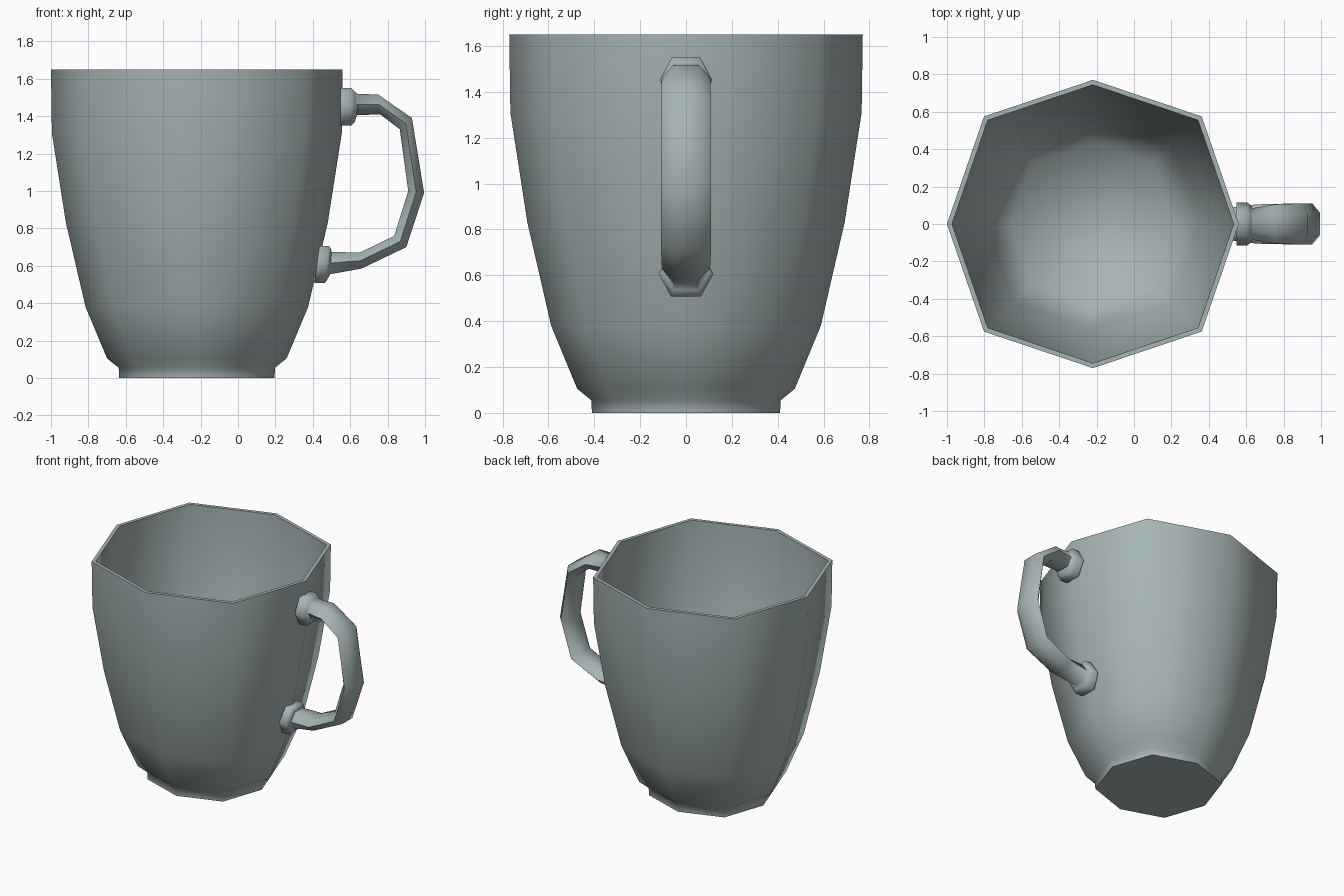
import bpy
import math

cube = bpy.data.objects.get("Cube")
if cube:
    bpy.data.objects.remove(cube, do_unlink=True)

# One glaze colour for the whole mug
glaze = bpy.data.materials.new("grey_green_glaze")
glaze.use_nodes = True
colour = (0.38, 0.46, 0.455, 1)
glaze.diffuse_color = colour
glaze.node_tree.nodes["Principled BSDF"].inputs["Base Color"].default_value = colour


def loft(name, rings, angle):
    """Skin a list of equal-sized vertex rings and cap both ends."""
    n = len(rings[0])
    verts = [v for ring in rings for v in ring]
    faces = []
    for r in range(len(rings) - 1):
        for i in range(n):
            j = (i + 1) % n
            faces.append((r * n + i, r * n + j, (r + 1) * n + j, (r + 1) * n + i))
    last = (len(rings) - 1) * n
    faces.append(tuple(reversed(range(n))))
    faces.append(tuple(range(last, last + n)))
    mesh = bpy.data.meshes.new(name)
    mesh.from_pydata(verts, [], faces)
    mesh.materials.append(glaze)
    obj = bpy.data.objects.new(name, mesh)
    bpy.context.collection.objects.link(obj)
    bpy.ops.object.select_all(action="DESELECT")
    obj.select_set(True)
    bpy.context.view_layer.objects.active = obj
    # Consistent outward normals
    bpy.ops.object.mode_set(mode="EDIT")
    bpy.ops.mesh.select_all(action="SELECT")
    bpy.ops.mesh.normals_make_consistent(inside=False)
    bpy.ops.object.mode_set(mode="OBJECT")
    bpy.ops.object.shade_smooth_by_angle(angle=math.radians(angle))
    return obj


def octagon(radius, z, centre_x=-0.22):
    """Eight-sided ring whose diagonal corners sit slightly further out."""
    ring = []
    for i in range(8):
        a = i * math.pi / 4
        r = radius * (1.055 if i % 2 else 1)
        ring.append((centre_x + r * math.cos(a), r * math.sin(a) * 0.988, z))
    return ring


# Cup: outer wall from foot to rim, then inner wall down to the floor
outer = [(0.415, 0), (0.418, 0.055), (0.48, 0.105), (0.595, 0.38),
         (0.70, 0.83), (0.775, 1.31), (0.78, 1.65)]
inner = [(0.753, 1.65), (0.748, 1.31), (0.673, 0.83), (0.567, 0.38), (0.44, 0.12)]
loft("cup", [octagon(r, z) for r, z in outer + inner], 70)


def hexagon(ox, oz, ix, iz, w):
    """Flattened six-sided section between an outer and an inner edge."""
    mx, mz = (ox + ix) / 2, (oz + iz) / 2
    f = w * 0.54
    return [(ox, -f, oz), (ox, f, oz), (mx, w, mz), (ix, f, iz), (ix, -f, iz), (mx, -w, mz)]


# Handle: upper collar, bent grip, lower collar
sections = [
    (0.548, 1.55, 0.548, 1.35, 0.115),
    (0.605, 1.55, 0.605, 1.35, 0.115),
    (0.625, 1.53, 0.625, 1.37, 0.10),
    (0.635, 1.52, 0.635, 1.405, 0.085),
    (0.75, 1.515, 0.76, 1.41, 0.105),
    (0.93, 1.39, 0.865, 1.33, 0.11),
    (0.995, 0.99, 0.91, 1.0, 0.11),
    (0.90, 0.70, 0.835, 0.76, 0.11),
    (0.66, 0.585, 0.65, 0.67, 0.105),
    (0.492, 0.555, 0.50, 0.675, 0.085),
    (0.482, 0.535, 0.497, 0.69, 0.10),
    (0.465, 0.507, 0.487, 0.705, 0.12),
    (0.408, 0.507, 0.435, 0.705, 0.12),
]
loft("handle", [hexagon(*s) for s in sections], 65)
